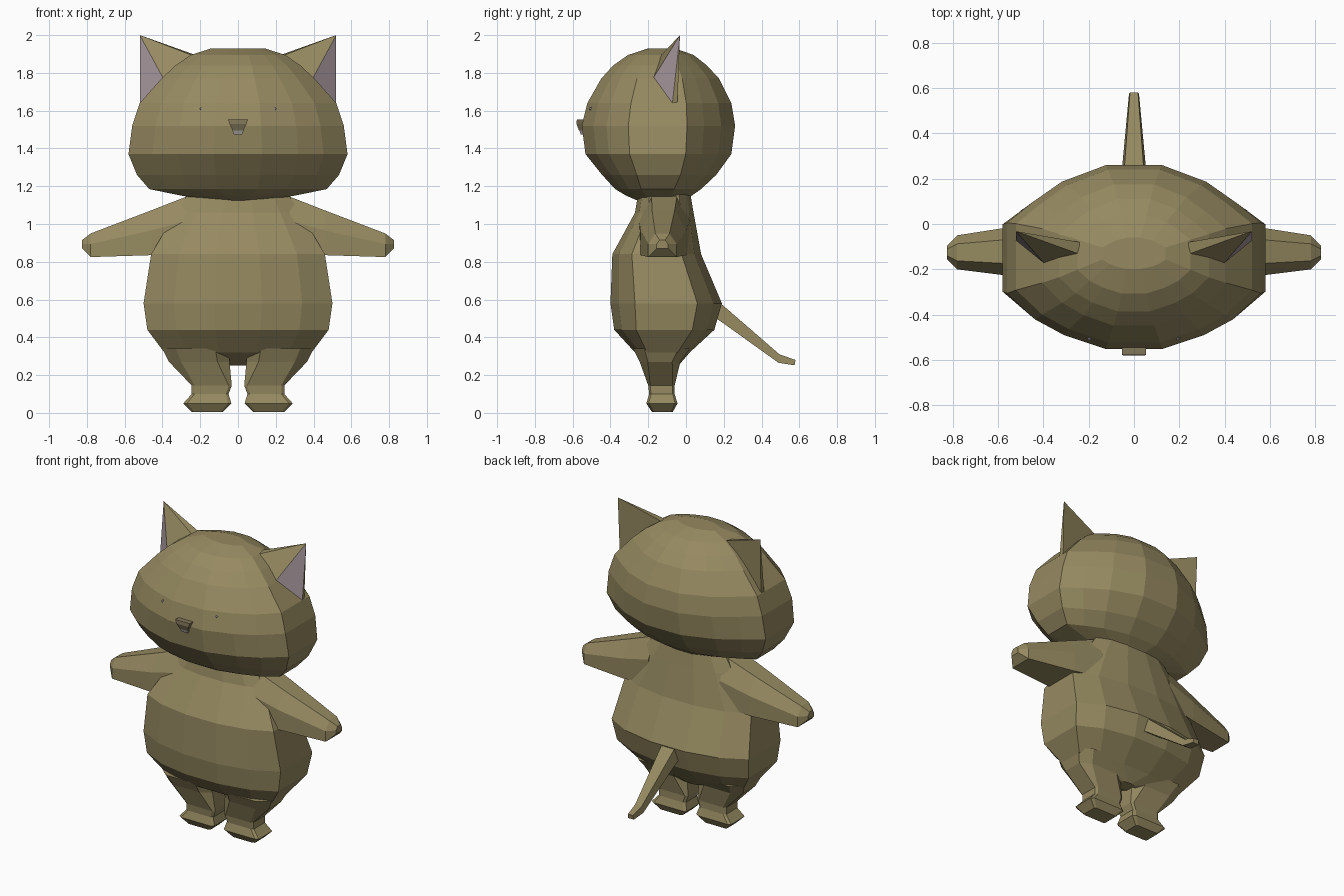
import bpy, bmesh
from mathutils import Vector

if "Cube" in bpy.data.objects:
    bpy.data.objects.remove(bpy.data.objects["Cube"])


def material(name, rgb):
    m = bpy.data.materials.new(name)
    m.diffuse_color = (*rgb, 1)
    m.use_nodes = True
    m.node_tree.nodes["Principled BSDF"].inputs["Base Color"].default_value = m.diffuse_color
    return m


FUR = material("olive fur", (0.305, 0.254, 0.119))
PINK = material("inner ear pink", (0.42, 0.34, 0.365))
NOSE = material("nose brown", (0.22, 0.18, 0.10))
GREY = material("mouth grey", (0.40, 0.37, 0.34))


def make(name, verts, faces, mats, mirror=False):
    me = bpy.data.meshes.new(name)
    me.from_pydata(verts, [], faces)
    bm = bmesh.new()
    bm.from_mesh(me)
    bmesh.ops.recalc_face_normals(bm, faces=bm.faces)
    bm.to_mesh(me)
    bm.free()
    for m in mats:
        me.materials.append(m)
    ob = bpy.data.objects.new(name, me)
    bpy.context.collection.objects.link(ob)
    if mirror:
        ob.modifiers.new("mirror", 'MIRROR').use_mirror_merge = False
    return ob


def skin(name, rings, mat, mirror=False):
    """Join equal-sized rings of points with quads and cap both ends."""
    n = len(rings[0])
    faces = [(r * n + i, r * n + (i + 1) % n, (r + 1) * n + (i + 1) % n, (r + 1) * n + i)
             for r in range(len(rings) - 1) for i in range(n)]
    faces += [tuple(range(n)), tuple(range((len(rings) - 1) * n, len(rings) * n))]
    return make(name, [p for r in rings for p in r], faces, [mat], mirror)


def ring(half, z, x0, x1, yf, yb):
    """Horizontal ring: half section (u, v), front to back, fitted to a box."""
    full = half + [(-u, v) for u, v in reversed(half)]
    cx, w, cy, d = (x0 + x1) / 2, (x1 - x0) / 2, (yf + yb) / 2, (yb - yf) / 2
    return [(cx + u * w, cy + v * d, z) for u, v in full]


# Head: wide cheeks with flat sides
head_half = [(.22, -.98), (.55, -.83), (.78, -.66), (1, -.38),
             (1, .38), (.8, .6), (.57, .82), (.22, 1)]
head = [(1.12, .12, -.25, 0), (1.15, .30, -.32, .03), (1.185, .47, -.38, .08),
        (1.26, .535, -.45, .16), (1.37, .58, -.54, .24), (1.52, .56, -.56, .26),
        (1.64, .52, -.53, .24), (1.77, .405, -.455, .175), (1.84, .33, -.39, .11),
        (1.895, .25, -.31, .04), (1.93, .14, -.20, -.06)]
skin("head", [ring(head_half, z, -w, w, f, b) for z, w, f, b in head], FUR)

# Body: pear shape narrowing to the neck
body_half = [(.25, -1), (.68, -.85), (1, -.56), (1, .56), (.68, .85), (.25, 1)]
body = [(.25, .06, -.12, -.04), (.32, .39, -.27, .02), (.44, .48, -.38, .15),
        (.58, .50, -.40, .19), (.84, .46, -.39, .08), (1.06, .33, -.27, .04),
        (1.18, .25, -.25, .02)]
skin("body", [ring(body_half, z, -w, w, f, b) for z, w, f, b in body], FUR)

# Legs with flared feet
leg_half = [(.6, -1), (1, -.6), (1, .6), (.6, 1)]
foot_half = [(.85, -1), (1, -.85), (1, .85), (.85, 1)]
leg = [(.005, .08, .245, -.18, -.07, foot_half), (.05, .035, .29, -.21, -.045, foot_half),
       (.10, .05, .245, -.195, -.06, foot_half), (.145, .033, .245, -.20, -.06, foot_half),
       (.27, .045, .365, -.245, -.03, leg_half), (.34, .05, .40, -.28, .02, leg_half)]
skin("leg", [ring(h, z, a, b, f, k) for z, a, b, f, k, h in leg], FUR, True)

# Arms held out sideways
arm_sec = [(-1, 0), (1, 0), (1, .55), (.5, 1), (-.5, 1), (-1, .55)]
arm = [(.26, .86, 1.15, -.25, .02), (.46, .835, 1.072, -.24, 0),
       (.78, .825, .95, -.20, -.05), (.825, .87, .915, -.155, -.095)]
skin("arm", [[(x, (f + b) / 2 + s * (b - f) / 2, lo + t * (hi - lo)) for s, t in arm_sec]
             for x, lo, hi, f, b in arm], FUR, True)

# Tail drooping backwards
tail = [(.12, .525, .615, .065), (.19, .48, .57, .058), (.49, .265, .31, .03),
        (.575, .252, .28, .022)]
skin("tail", [[(-w, y, lo), (w, y, lo), (w * .8, y + .005, hi), (-w * .8, y + .005, hi)]
              for y, lo, hi, w in tail], FUR)

# Ears: fur shell with a pink outer opening
ear = make("ear", [(.52, -.032, 2.0), (.24, -.08, 1.90), (.235, -.135, 1.89),
                   (.395, -.175, 1.77), (.52, -.072, 1.64), (.515, -.045, 1.64)],
           [(0, 1, 2), (0, 2, 3), (0, 3, 4), (0, 4, 5), (0, 5, 1), (1, 5, 4, 3, 2)],
           [FUR, PINK], True)
out = Vector((.7, -.7, 0))
for p in ear.data.polygons:
    if p.normal.dot(out) > .9 and p.center.x > .45:
        p.material_index = 1

# Nose wedge and small mouth below it
skin("nose", [[(-a, -.54, z), (a, -.54, z), (a, y, z), (-a, y, z)]
              for z, a, y in ((1.495, .028, -.567), (1.53, .045, -.58), (1.553, .053, -.578))], NOSE)
skin("mouth", [[(-a, -.54, z), (a, -.54, z), (a, y, z), (-a, y, z)]
               for z, a, y in ((1.474, .022, -.558), (1.495, .03, -.564))], GREY)

# Tiny eye specks
skin("eye", [[(.195 + s * r, y, 1.61 + t * r) for s, t in ((-1, 0), (0, -1), (1, 0), (0, 1))]
             for y, r in ((-.495, .009), (-.512, .007))], PINK, True)
